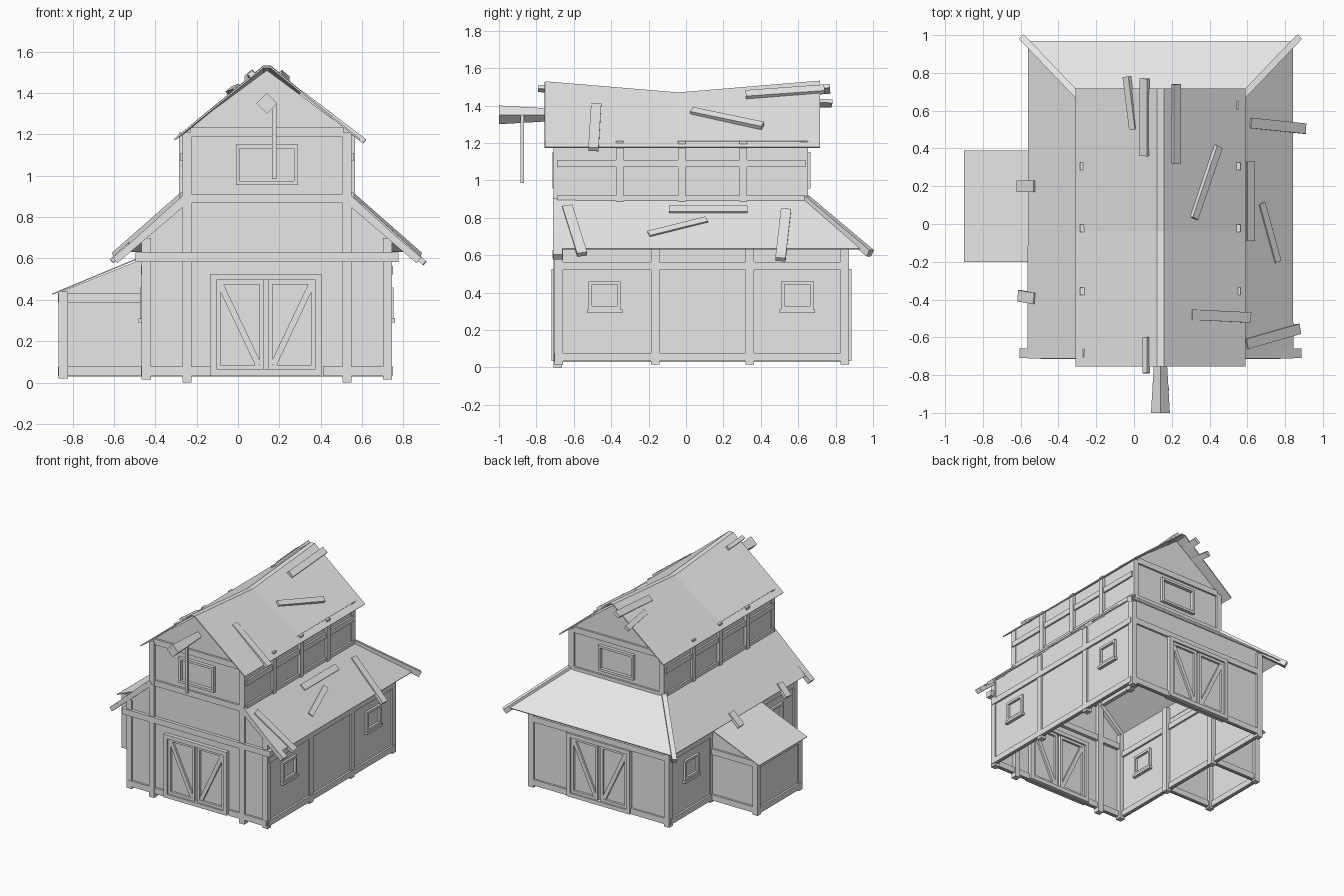
import bpy
import bmesh
from mathutils import Vector, Matrix

if "Cube" in bpy.data.objects:
    bpy.data.objects.remove(bpy.data.objects["Cube"])

grey = bpy.data.materials.new("weathered_grey")
grey.use_nodes = True
grey.diffuse_color = (0.8, 0.8, 0.8, 1)
grey.node_tree.nodes["Principled BSDF"].inputs["Base Color"].default_value = (0.8, 0.8, 0.8, 1)

C = 0.14                      # centre line of the main building
BODY, TOWER = 0.595, 0.405    # half widths
FRONT, BACK, TOWER_BACK = -0.69, 0.855, 0.64
SILL, EAVE, SHOULDER = 0.03, 0.63, 0.9
Z = Vector((0, 0, 1))


def finish(name, bm, thickness=0):
    """Turn a bmesh into a named object, optionally as a thin sheet."""
    mesh = bpy.data.meshes.new(name)
    bm.to_mesh(mesh)
    bm.free()
    mesh.materials.append(grey)
    obj = bpy.data.objects.new(name, mesh)
    bpy.context.collection.objects.link(obj)
    if thickness:
        mod = obj.modifiers.new("sheet", "SOLIDIFY")
        mod.thickness = thickness
    return obj


def bar(bm, a, b, width, depth, normal=Z):
    """Square-cut timber from a to b; depth is measured along normal."""
    a, b = Vector(a), Vector(b)
    d = b - a
    side = Vector(normal).cross(d).normalized()
    n = d.cross(side).normalized()
    m = Matrix((d, side * width, n * depth)).transposed().to_4x4()
    bmesh.ops.create_cube(bm, size=1, matrix=Matrix.Translation((a + b) / 2) @ m)


def poly(bm, pts):
    return bm.faces.new([bm.verts.new(p) for p in pts])


def frame(bm, mid, u, w, h, t, depth):
    """Four timbers round an opening w by h, in the plane of u and z."""
    mid, u = Vector(mid), Vector(u)
    n = u.cross(Z)
    for s in (-1, 1):
        up = Z * (s * (h - t) / 2)
        out = u * (s * (w - t) / 2)
        bar(bm, mid + up - u * w / 2, mid + up + u * w / 2, t, depth, n)
        bar(bm, mid + out - Z * (h / 2 - t), mid + out + Z * (h / 2 - t), t, depth, n)


# Thin walls
bm = bmesh.new()
half = [(BODY, SILL), (BODY, 0.72), (TOWER, 0.89), (TOWER, 1.21)]
outline = half + [(0, 1.51)] + [(-x, z) for x, z in reversed(half)]
poly(bm, [(C + x, FRONT, z) for x, z in outline])
poly(bm, [(C + x, BACK, z) for x, z in ((-BODY, SILL), (BODY, SILL), (BODY, 0.72), (-BODY, 0.72))])
gable = [(-TOWER, 0.88), (TOWER, 0.88), (TOWER, 1.21), (0, 1.51), (-TOWER, 1.21)]
poly(bm, [(C + x, TOWER_BACK, z) for x, z in gable])
for s in (-1, 1):
    for x, y, low, high in ((BODY, BACK, SILL, 0.72), (TOWER, TOWER_BACK, 0.88, 1.21)):
        poly(bm, [(C + s * x, FRONT, low), (C + s * x, y, low), (C + s * x, y, high), (C + s * x, FRONT, high)])
finish("walls", bm)

# Lean-to walls
LX, LY0, LY1, WALL = -0.855, -0.165, 0.34, C - BODY
bm = bmesh.new()
for y in (LY0, LY1):
    poly(bm, [(LX, y, SILL), (WALL, y, SILL), (WALL, y, 0.6), (LX, y, 0.44)])
poly(bm, [(LX, LY0, SILL), (LX, LY1, SILL), (LX, LY1, 0.44), (LX, LY0, 0.44)])
finish("lean_to_walls", bm)

bm = bmesh.new()
poly(bm, [(-0.9, -0.2, 0.43), (WALL, -0.2, 0.615), (WALL, 0.39, 0.615), (-0.9, 0.39, 0.43)])
finish("lean_to_roof", bm, 0.006)

# Lean-to timbers
bm = bmesh.new()
for y in (LY0, LY1):
    bar(bm, (LX + 0.01, y, 0.02), (LX + 0.01, y, 0.44), 0.045, 0.045, (0, 1, 0))
    for z in (0.055, 0.41):
        bar(bm, (LX, y, z), (WALL, y, z), 0.03, 0.045)
for z in (0.055, 0.41):
    bar(bm, (LX, LY0, z), (LX, LY1, z), 0.03, 0.045)
finish("lean_to_timbers", bm)

# Upper roof with a sagging ridge and flat ridge strip
RIDGE = 0.018


def ridge_z(y):
    return 1.47 + 0.06 * abs(y + 0.04) / 0.72


bm = bmesh.new()
rows = []
for y in (-0.755, -0.04, 0.717):
    section = [(-0.45, 1.178), (-RIDGE, ridge_z(y)), (RIDGE, ridge_z(y)), (0.45, 1.178)]
    rows.append([bm.verts.new((C + x, y, z)) for x, z in section])
for r, q in zip(rows, rows[1:]):
    for i in range(3):
        bm.faces.new((r[i], r[i + 1], q[i + 1], q[i]))
finish("upper_roof", bm, 0.008)

# Skirt roof round three sides
bm = bmesh.new()
inner = [(-0.4, -0.712), (-0.4, 0.64), (0.4, 0.64), (0.4, -0.712)]
outer = [(-0.698, -0.712), (-0.698, 0.967), (0.698, 0.967), (0.698, -0.712)]
top = [bm.verts.new((C + x, y, SHOULDER)) for x, y in inner]
low = [bm.verts.new((C + x, y, EAVE)) for x, y in outer]
for i in range(3):
    bm.faces.new((low[i], low[i + 1], top[i + 1], top[i]))
finish("skirt_roof", bm, 0.008)

# Barge boards at the front and hip boards at the back corners
bm = bmesh.new()
for s in (-1, 1):
    bar(bm, (C + s * 0.39, -0.685, 0.885), (C + s * 0.735, -0.685, 0.59), 0.05, 0.035)
    bar(bm, (C + s * 0.4, 0.64, 0.9), (C + s * 0.73, 0.985, 0.61), 0.035, 0.04)
finish("skirt_edge_boards", bm)

# Posts
bm = bmesh.new()
P = 0.045
for s in (-1, 1):
    bar(bm, (C + s * 0.387, -0.685, 0), (C + s * 0.387, -0.685, 1.21), P, P, (0, 1, 0))
    bar(bm, (C + s * 0.387, 0.63, 0.87), (C + s * 0.387, 0.63, 1.21), P, P, (0, 1, 0))
    for y in (-0.68, -0.165, 0.34, 0.848):
        bar(bm, (C + s * 0.583, y, 0.015), (C + s * 0.583, y, 0.7), P, P, (0, 1, 0))
    for y in (-0.355, -0.022, 0.305):
        bar(bm, (C + s * TOWER, y, 0.87), (C + s * TOWER, y, 1.21), 0.04, 0.04, (0, 1, 0))
finish("posts", bm)

# Horizontal beams
bm = bmesh.new()
bar(bm, (C - 0.635, -0.69, 0.605), (C + 0.635, -0.69, 0.605), 0.05, P)
for y, heights in ((FRONT, (0.89, 1.21)), (TOWER_BACK, (0.9, 1.21))):
    for z in heights:
        bar(bm, (C - 0.37, y, z), (C + 0.37, y, z), 0.03, P)
bar(bm, (C - BODY, BACK, 0.545), (C + BODY, BACK, 0.545), 0.03, P)
for y in (FRONT, BACK):
    for s in (-1, 1):
        bar(bm, (C + s * 0.27, y, 0.055), (C + s * BODY, y, 0.055), 0.03, P)
for s in (-1, 1):
    for z in (0.055, 0.543):
        bar(bm, (C + s * BODY, FRONT, z), (C + s * BODY, BACK, z), 0.03, 0.043)
    for z in (0.9, 1.09):
        bar(bm, (C + s * TOWER, FRONT, z), (C + s * TOWER, TOWER_BACK, z), 0.028, 0.04)
finish("beams", bm)

# Double doors, front and back
for name, y in (("front_doors", FRONT), ("back_doors", BACK)):
    bm = bmesh.new()
    frame(bm, (C - 0.005, y, 0.28), (1, 0, 0), 0.54, 0.49, 0.03, 0.06)
    for s in (-1, 1):
        mid = C - 0.005 + s * 0.126
        frame(bm, (mid, y, 0.28), (1, 0, 0), 0.228, 0.43, 0.02, 0.035)
        bar(bm, (mid + s * 0.095, y, 0.475), (mid - s * 0.09, y, 0.085), 0.03, 0.03, (0, 1, 0))
    finish(name, bm)

# Windows
for name, y in (("front_gable_window", FRONT), ("back_gable_window", TOWER_BACK)):
    bm = bmesh.new()
    frame(bm, (C, y, 1.053), (1, 0, 0), 0.3, 0.195, 0.018, 0.05)
    finish(name, bm)
bm = bmesh.new()
for s in (-1, 1):
    for y in (-0.435, 0.595):
        x = C + s * BODY
        frame(bm, (x, y, 0.385), (0, 1, 0), 0.172, 0.15, 0.018, 0.035)
        bar(bm, (x, y - 0.095, 0.3), (x, y + 0.095, 0.3), 0.05, 0.02)
finish("side_windows", bm)

# Hoist: tapered diamond beam with a hanging rod
bm = bmesh.new()
bmesh.ops.create_cone(bm, cap_ends=True, segments=4, radius1=0.032, radius2=0.05, depth=0.31,
                      matrix=Matrix.Translation((C, -0.845, 1.35)) @ Matrix.Rotation(1.5708, 4, "X"))
bar(bm, (0.175, -0.875, 0.985), (0.175, -0.875, 1.35), 0.02, 0.018, (0, 1, 0))
finish("hoist", bm)


# Loose planks lying on the roofs
def upper_z(x, y):
    t = (0.45 - abs(x - C)) / (0.45 - RIDGE)
    return 1.178 + t * (ridge_z(y) - 1.178)


def skirt_z(x, y):
    return SHOULDER - (abs(x - C) - 0.4) * 0.27 / 0.298


def planks(name, height, ends):
    bm = bmesh.new()
    for x1, y1, x2, y2, w in ends:
        slope = Vector((0.65 if x1 + x2 > 2 * C else -0.65, 0, 0.76))
        a, b = (Vector((x, y, height(x, y))) + slope * 0.004 for x, y in ((x1, y1), (x2, y2)))
        bar(bm, a, b, w, 0.025, slope)
    finish(name, bm)


planks("upper_roof_planks", upper_z, [
    (0.30, -0.48, 0.61, -0.495, 0.055), (0.315, 0.03, 0.445, 0.41, 0.04),
    (0.22, 0.32, 0.22, 0.74, 0.05), (-0.035, 0.78, 0.0, 0.5, 0.04),
    (0.06, 0.77, 0.06, 0.36, 0.05), (0.068, -0.79, 0.068, -0.6, 0.03)])
planks("skirt_roof_planks", skirt_z, [
    (0.61, 0.535, 0.9, 0.505, 0.055), (0.61, -0.09, 0.61, 0.33, 0.05),
    (0.67, 0.11, 0.755, -0.2, 0.04), (0.59, -0.635, 0.87, -0.555, 0.055),
    (-0.61, 0.2, -0.52, 0.2, 0.06), (-0.605, -0.38, -0.52, -0.395, 0.06)])
